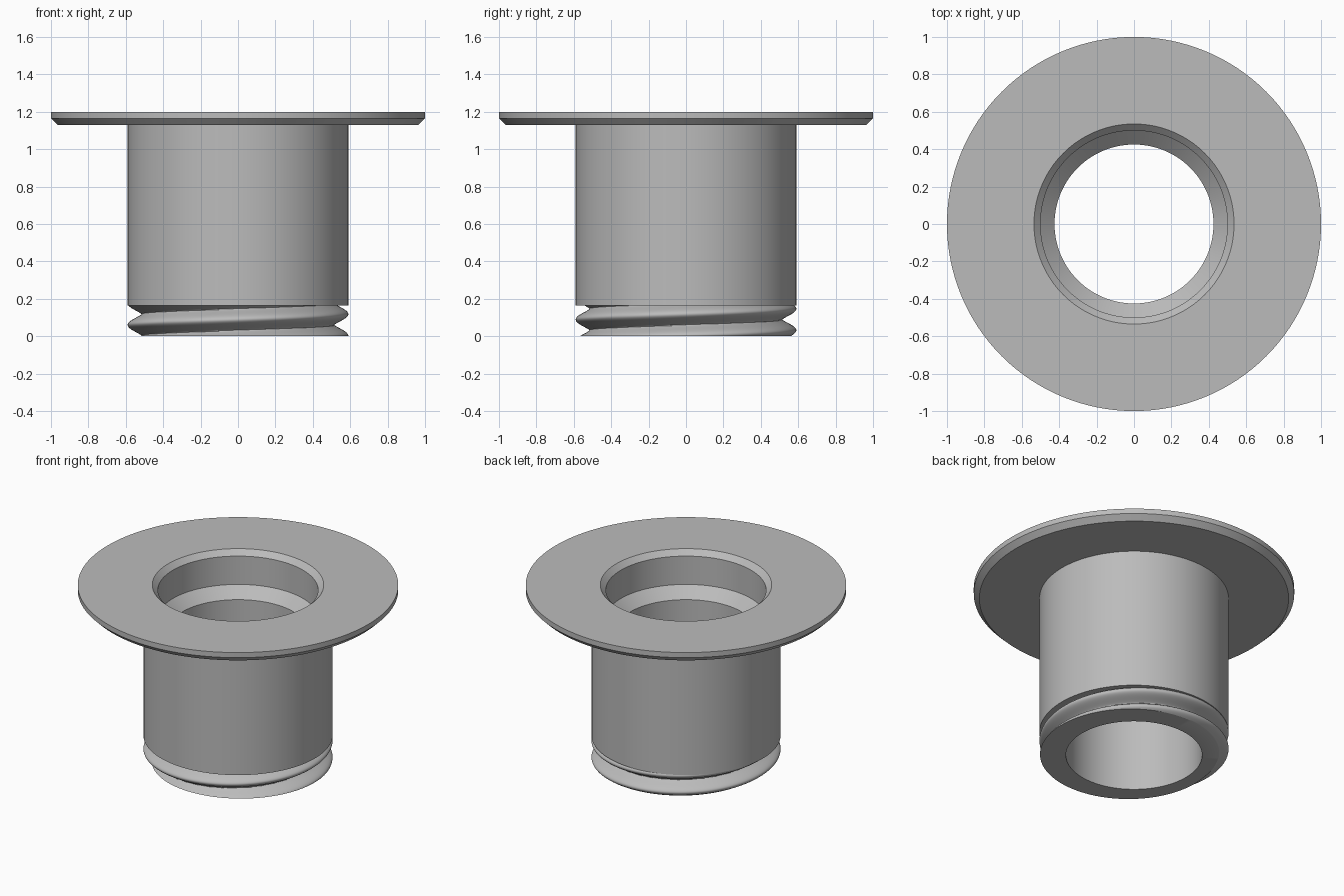
import bpy
import bmesh
from math import cos, sin, pi

SEGMENTS = 128
BODY_R, BORE_R = 0.59, 0.425
SHOULDER_Z, FLANGE_Z, TOP_Z = 0.165, 1.13, 1.2
PITCH, CREST_Z, THREAD_DEPTH = 0.115, 0.118, 0.075

if "Cube" in bpy.data.objects:
    bpy.data.objects.remove(bpy.data.objects["Cube"])

grey = bpy.data.materials.new("plain grey")
grey.use_nodes = True
grey.diffuse_color = (0.5, 0.5, 0.5, 1)
grey.node_tree.nodes["Principled BSDF"].inputs["Base Color"].default_value = (0.5, 0.5, 0.5, 1)


def lathe(name, profile):
    """Spin (radius, height) points; a radius may be a function of angle."""
    bm = bmesh.new()
    rings = []
    for radius, z in profile:
        ring = []
        for i in range(SEGMENTS):
            a = 2 * pi * i / SEGMENTS
            r = radius(a, z) if callable(radius) else radius
            ring.append(bm.verts.new((r * cos(a), r * sin(a), z)))
        rings.append(ring)
    for low, high in zip(rings, rings[1:]):
        for i in range(SEGMENTS):
            j = (i + 1) % SEGMENTS
            bm.faces.new((low[i], low[j], high[j], high[i]))
    mesh = bpy.data.meshes.new(name)
    bm.to_mesh(mesh)
    bm.free()
    mesh.materials.append(grey)
    obj = bpy.data.objects.new(name, mesh)
    bpy.context.collection.objects.link(obj)
    bpy.ops.object.select_all(action='DESELECT')
    obj.select_set(True)
    bpy.context.view_layer.objects.active = obj
    bpy.ops.object.shade_smooth_by_angle(angle=pi / 6)
    return obj


def thread_radius(angle, z):
    """Helical ridge with a rounded crest and a narrow root."""
    turns = (z - CREST_Z) / PITCH - angle / (2 * pi)
    return BODY_R - THREAD_DEPTH * (1 - abs(cos(pi * turns)) ** 1.3)


# Threaded end, closed by the bottom face and the shoulder under the barrel
ROWS = 56
helix = [(thread_radius, SHOULDER_Z * k / ROWS) for k in range(ROWS + 1)]
lathe("threaded_end", [(BORE_R, 0)] + helix + [(BODY_R, SHOULDER_Z)])

# Straight outer barrel
lathe("barrel", [(BODY_R, SHOULDER_Z), (BODY_R, FLANGE_Z)])

# Wide flange with a chamfered lower rim
lathe("flange", [(BODY_R, FLANGE_Z), (0.965, FLANGE_Z), (1, 1.165),
                 (1, TOP_Z), (0.535, TOP_Z)])

# Bore: chamfered mouth, counterbore, conical step, through hole
lathe("bore", [(0.535, TOP_Z), (0.5, 1.165), (0.5, 0.97),
               (BORE_R, 0.9), (BORE_R, 0)])
